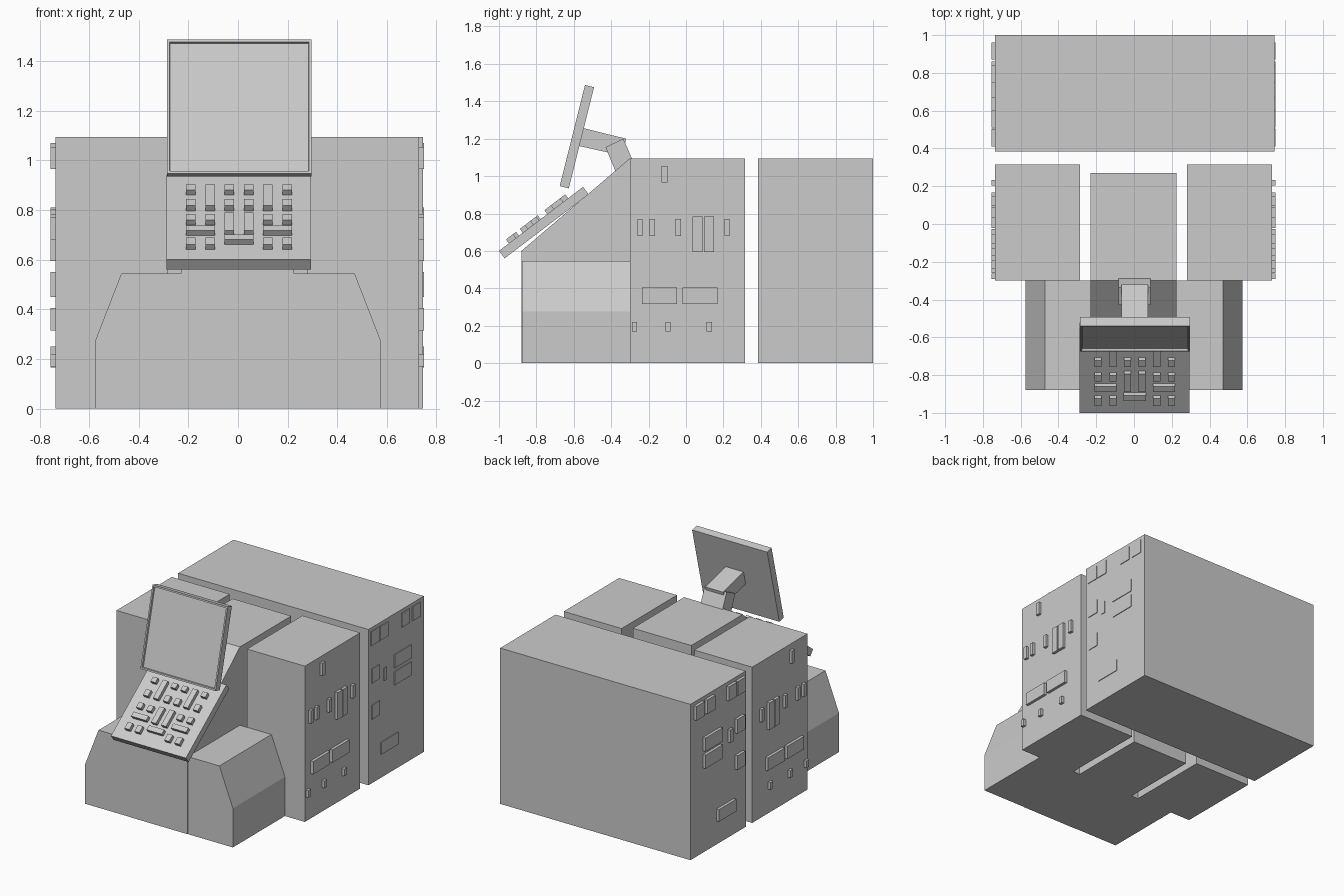
import bpy, bmesh, math
from mathutils import Matrix, Vector

cube = bpy.data.objects.get("Cube")
if cube:
    bpy.data.objects.remove(cube, do_unlink=True)

grey = bpy.data.materials.new("light grey")
grey.use_nodes = True
grey.diffuse_color = (0.6, 0.6, 0.6, 1)
grey.node_tree.nodes["Principled BSDF"].inputs["Base Color"].default_value = (0.6, 0.6, 0.6, 1)


def finish(name, bm, matrix=None):
    bmesh.ops.recalc_face_normals(bm, faces=bm.faces)
    mesh = bpy.data.meshes.new(name)
    bm.to_mesh(mesh)
    bm.free()
    mesh.materials.append(grey)
    obj = bpy.data.objects.new(name, mesh)
    if matrix:
        obj.matrix_world = matrix
    bpy.context.collection.objects.link(obj)
    return obj


def add_box(bm, x0, x1, y0, y1, z0, z1):
    size = Matrix.Diagonal((x1 - x0, y1 - y0, z1 - z0, 1))
    place = Matrix.Translation(((x0 + x1) / 2, (y0 + y1) / 2, (z0 + z1) / 2))
    return bmesh.ops.create_cube(bm, size=1, matrix=place @ size)


def box(name, *bounds, matrix=None):
    bm = bmesh.new()
    add_box(bm, *bounds)
    return finish(name, bm, matrix)


def extrude(name, points, offset):
    """Prism: a closed 3D outline swept along an offset."""
    bm = bmesh.new()
    face = bm.faces.new([bm.verts.new(p) for p in points])
    new = bmesh.ops.extrude_face_region(bm, geom=[face])["geom"]
    bmesh.ops.translate(bm, vec=offset, verts=[v for v in new if isinstance(v, bmesh.types.BMVert)])
    return finish(name, bm)


def side_prism(name, profile, x0, x1):
    return extrude(name, [(x0, y, z) for y, z in profile], (x1 - x0, 0, 0))


# Main cabinets
box("rear_cabinet", -0.735, 0.745, 0.385, 1.0, 0, 1.095)
box("right_cabinet", -0.735, -0.285, -0.3, 0.315, 0, 1.095)
box("left_cabinet", 0.28, 0.73, -0.3, 0.315, 0, 1.095)
side_prism("centre_console", [(-0.88, 0), (0.27, 0), (0.27, 1.095), (-0.3, 1.095), (-0.88, 0.6)],
           -0.23, 0.225)

# Desk with chamfered shoulders
half = [(0.575, 0), (0.575, 0.275), (0.47, 0.545)]
outline = half + [(-x, z) for x, z in reversed(half)]
extrude("desk", [(x, -0.878, z) for x, z in outline], (0, 0.578, 0))

# Raised side panels: y and z bounds, repeated on both sides
cabinet_panels = [(-0.13, -0.1, 0.965, 1.055)]
cabinet_panels += [(y, y + 0.028, 0.68, 0.77) for y in (-0.26, -0.195, -0.055, 0.205)]
cabinet_panels += [(y, y + 0.052, 0.595, 0.785) for y in (0.035, 0.097)]
cabinet_panels += [(y, y + 0.188, 0.315, 0.405) for y in (-0.235, -0.02)]
cabinet_panels += [(y, y + 0.028, 0.17, 0.22) for y in (-0.29, -0.11, 0.11)]
rear_panels = [(y, y + 0.09, 0.97, 1.07) for y in (0.41, 0.51, 0.75, 0.87)]
rear_panels += [(0.42, 0.505, z, z + 0.1) for z in (0.45, 0.705)]
rear_panels += [(0.67, 0.86, z, z + 0.095) for z in (0.595, 0.715)]
rear_panels += [(0.55, 0.585, 0.67, 0.76), (0.52, 0.71, 0.165, 0.25)]
for side, x0, x1 in (("left", 0.72, 0.75), ("right", -0.755, -0.725)):
    for group, panels in (("cabinet", cabinet_panels), ("rear", rear_panels)):
        bm = bmesh.new()
        for p in panels:
            add_box(bm, x0, x1, *p)
        finish(f"{side}_{group}_panels", bm)

# Sloped keyboard: local y runs up the slope, local z is its normal
slope = Matrix.Translation((0, -1.0, 0.6)) @ Matrix.Rotation(math.radians(37.3), 4, "X")
box("keyboard", -0.288, 0.295, 0, 0.565, -0.05, 0, matrix=slope)

columns = [-0.19, -0.112, -0.035, 0.043, 0.12, 0.198]
outer, inner, tall = (0, 5), (2, 3), (1, 4)
keys = []
for i, x in enumerate(columns):
    if i in outer:
        spans = [(0.43, 0.465), (0.325, 0.37), (0.23, 0.27), (0.067, 0.115)]
    elif i in tall:
        spans = [(0.325, 0.465), (0.23, 0.27), (0.067, 0.115)]
    else:
        spans = [(0.43, 0.465), (0.325, 0.37), (0.16, 0.28)]
    keys += [(x - 0.019, x + 0.019, a, b) for a, b in spans]
keys += [(x - 0.058, x + 0.058, 0.16, 0.195) for x in (-0.151, 0.159)]
keys.append((-0.055, 0.063, 0.1, 0.135))
bm = bmesh.new()
for k in keys:
    add_box(bm, *k, -0.005, 0.026)
finish("keys", bm, slope)

# Tilted monitor with a framed, recessed screen
tilt = Matrix.Translation((0, -0.675, 0.947)) @ Matrix.Rotation(math.radians(-14), 4, "X")
bm = bmesh.new()
add_box(bm, -0.287, 0.297, 0, 0.05, 0, 0.557)
front = min(bm.faces, key=lambda f: f.calc_center_median().y)
bmesh.ops.inset_region(bm, faces=[front], thickness=0.015)
bmesh.ops.inset_region(bm, faces=[front], thickness=0.004)
bmesh.ops.translate(bm, vec=(0, 0.012, 0), verts=front.verts)
finish("monitor", bm, tilt)

# Monitor support
side_prism("monitor_arm", [(-0.57, 1.262), (-0.32, 1.2), (-0.342, 1.11), (-0.59, 1.165)],
           -0.065, 0.073)
side_prism("monitor_neck", [(-0.43, 1.155), (-0.335, 1.2), (-0.283, 1.08), (-0.375, 1.02)],
           -0.082, 0.088)
